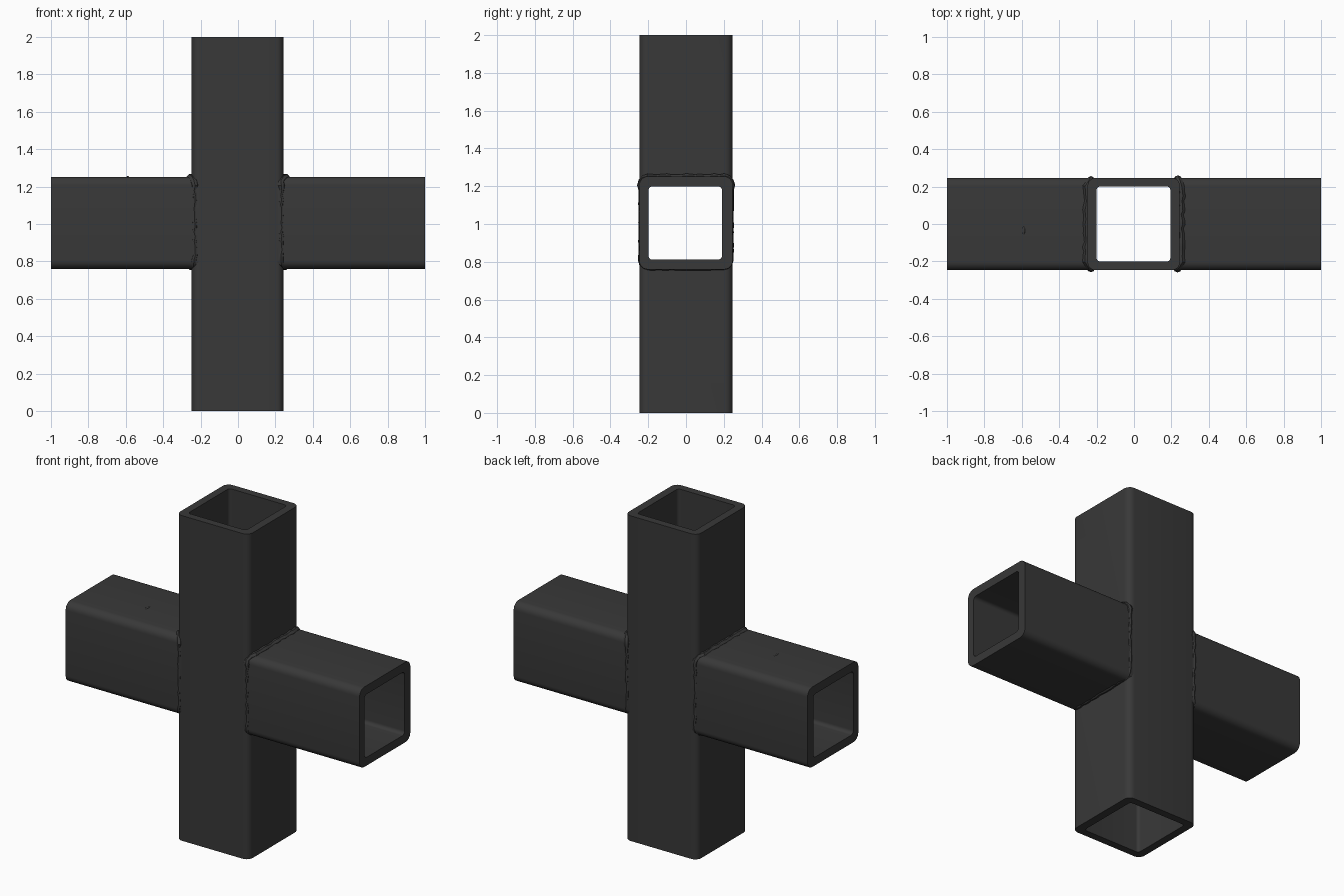
import bpy, bmesh, math, random
from mathutils import Vector

if "Cube" in bpy.data.objects:
    bpy.data.objects.remove(bpy.data.objects["Cube"])

random.seed(4)
steel = bpy.data.materials.new("dark_steel")
steel.diffuse_color = (0.04, 0.04, 0.04, 1)
steel.use_nodes = True
steel.node_tree.nodes["Principled BSDF"].inputs["Base Color"].default_value = steel.diffuse_color


def rounded_rect(cu, cv, hu, hv, r, seg=6):
    """Closed rounded rectangle as (u, v) points."""
    pts = []
    for k, (su, sv) in enumerate([(1, 1), (-1, 1), (-1, -1), (1, -1)]):
        for i in range(seg + 1):
            a = math.pi / 2 * (k + i / seg)
            pts.append((cu + su * (hu - r) + r * math.cos(a),
                        cv + sv * (hv - r) + r * math.sin(a)))
    return pts


def finish(ob):
    bpy.ops.object.select_all(action='DESELECT')
    ob.select_set(True)
    bpy.context.view_layer.objects.active = ob
    ob.data.materials.append(steel)
    bpy.ops.object.shade_smooth_by_angle(angle=math.radians(35))


def tube(name, outer, inner, start, end, place):
    """Hollow section; place maps (u, v, distance) to xyz."""
    bm = bmesh.new()
    loops = [[bm.verts.new(place(u, v, t)) for u, v in prof]
             for prof, t in ((outer, start), (outer, end), (inner, end), (inner, start))]
    n = len(outer)
    for k in range(4):
        a, b = loops[k], loops[(k + 1) % 4]
        for i in range(n):
            j = (i + 1) % n
            bm.faces.new((a[i], a[j], b[j], b[i]))
    bmesh.ops.recalc_face_normals(bm, faces=bm.faces)
    me = bpy.data.meshes.new(name)
    bm.to_mesh(me)
    bm.free()
    ob = bpy.data.objects.new(name, me)
    bpy.context.collection.objects.link(ob)
    return ob


# Upright square tube with the cross bore cut through its walls
post = tube("upright_tube",
            rounded_rect(-0.002, 0, 0.246, 0.246, 0.04),
            rounded_rect(-0.003, 0, 0.197, 0.2, 0.018),
            0, 2, lambda u, v, t: (u, v, t))
bpy.ops.mesh.primitive_cube_add(size=1, location=(0, -0.004, 1.005))
cutter = bpy.context.object
cutter.name = "cross_bore_cutter"
cutter.scale = (0.7, 0.388, 0.386)
cutter.hide_render = True
cutter.hide_set(True)
cut = post.modifiers.new("cross_bore", 'BOOLEAN')
cut.operation, cut.object, cut.solver = 'DIFFERENCE', cutter, 'EXACT'
finish(post)

# Side arms and the weld around each joint
for name, s in (("left", -1), ("right", 1)):
    section = rounded_rect(0, 1.006, 0.247, 0.246, 0.045)
    arm = tube(name + "_arm_tube", section,
               rounded_rect(-0.004, 1.005, 0.195, 0.194, 0.022),
               0.212, 1.0, lambda u, v, t: (s * t, u, v))
    finish(arm)

    curve = bpy.data.curves.new(name + "_weld_bead", 'CURVE')
    curve.dimensions = '3D'
    curve.bevel_depth = 0.02
    curve.bevel_resolution = 2
    path = []
    ring = rounded_rect(0, 1.006, 0.238, 0.238, 0.04, 3)
    for i, p in enumerate(ring):
        q = ring[(i + 1) % len(ring)]
        d = (Vector(q) - Vector(p)).length
        steps = max(1, round(d / 0.025))
        path += [Vector(p).lerp(Vector(q), k / steps) for k in range(steps)]
    spline = curve.splines.new('POLY')
    spline.points.add(len(path) - 1)
    spline.use_cyclic_u = True
    for pt, (y, z) in zip(spline.points, path):
        side = max(0, (abs(y) - 0.2) / 0.038)
        pt.co = (s * (0.25 - 0.018 * side + random.uniform(-0.004, 0.004)), y, z, 1)
        pt.radius = (1.1 if z > 1.2 else 0.7) * random.uniform(0.8, 1.15)
    bead = bpy.data.objects.new(name + "_weld_bead", curve)
    bpy.context.collection.objects.link(bead)
    bpy.ops.object.select_all(action='DESELECT')
    bead.select_set(True)
    bpy.context.view_layer.objects.active = bead
    bpy.ops.object.convert(target='MESH')
    finish(bpy.context.object)

# Small weld spatter on the left arm
bpy.ops.mesh.primitive_ico_sphere_add(subdivisions=2, radius=1, location=(-0.59, -0.035, 1.251))
spatter = bpy.context.object
spatter.name = "weld_spatter"
spatter.scale = (0.008, 0.022, 0.005)
finish(spatter)
